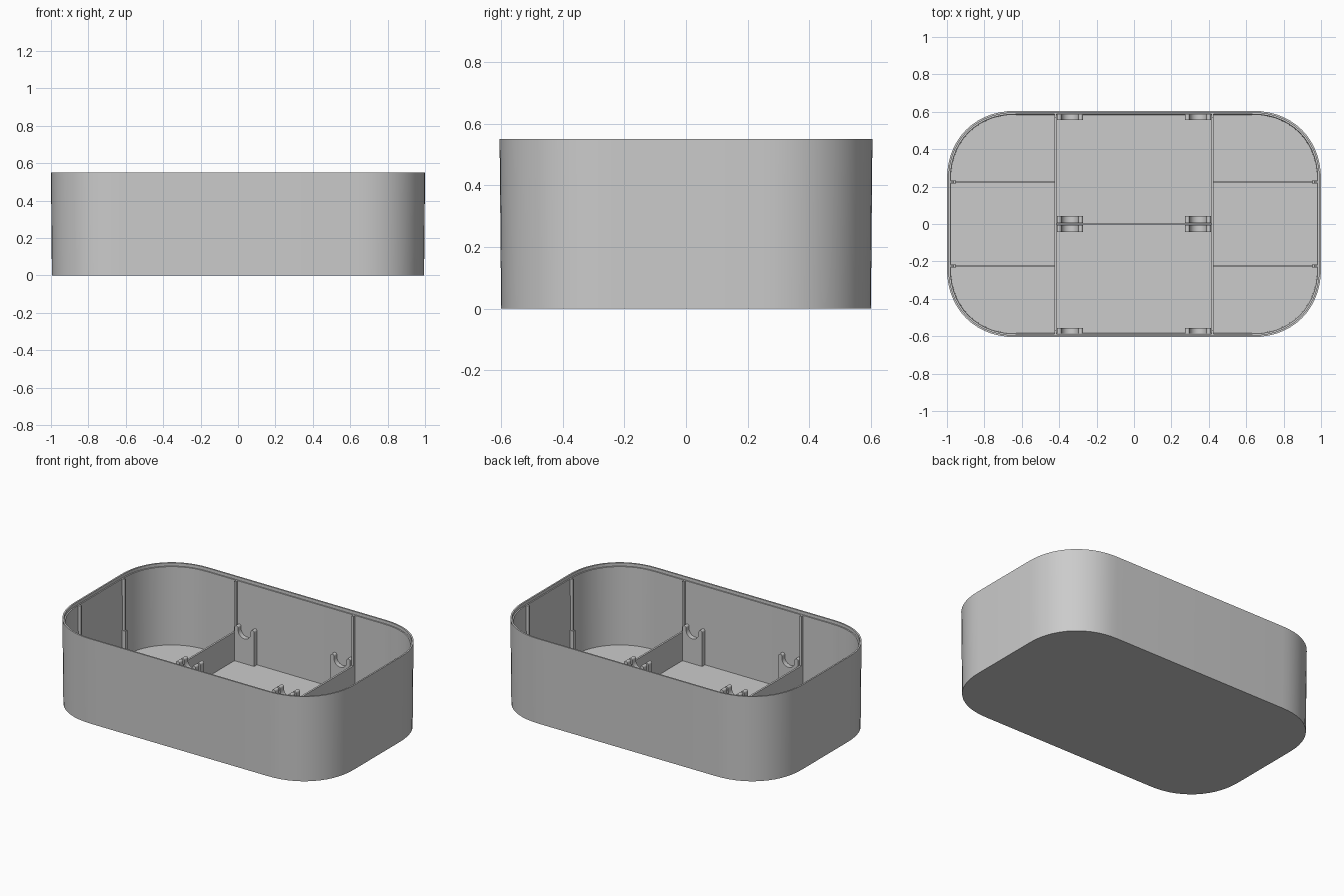
import bpy, bmesh
from math import sin, cos, pi, radians

if "Cube" in bpy.data.objects:
    bpy.data.objects.remove(bpy.data.objects["Cube"], do_unlink=True)

HX, HY, CORNER = 1.0, 0.605, 0.37
HEIGHT, FLOOR, LEDGE = 0.55, 0.025, 0.53
PARTITION_X, RAIL_Y = 0.42, 0.225

grey = bpy.data.materials.new("light_grey_plastic")
grey.use_nodes = True
colour = (0.6, 0.6, 0.6, 1)
grey.diffuse_color = colour
grey.node_tree.nodes["Principled BSDF"].inputs["Base Color"].default_value = colour


def make_object(name, bm):
    bmesh.ops.recalc_face_normals(bm, faces=bm.faces)
    mesh = bpy.data.meshes.new(name)
    bm.to_mesh(mesh)
    bm.free()
    mesh.materials.append(grey)
    obj = bpy.data.objects.new(name, mesh)
    bpy.context.collection.objects.link(obj)
    return obj


def smooth(obj):
    bpy.ops.object.select_all(action='DESELECT')
    obj.select_set(True)
    bpy.context.view_layer.objects.active = obj
    bpy.ops.object.shade_smooth_by_angle(angle=radians(30))


def box(name, x0, x1, y0, y1, z0, z1):
    bm = bmesh.new()
    bmesh.ops.create_cube(bm, size=1)
    for v in bm.verts:
        v.co = ((x0 + x1) / 2 + v.co.x * (x1 - x0),
                (y0 + y1) / 2 + v.co.y * (y1 - y0),
                (z0 + z1) / 2 + v.co.z * (z1 - z0))
    return make_object(name, bm)


def outline(inset, steps=14):
    """Rounded rectangle with soft superelliptic corners."""
    hx, hy, r = HX - inset, HY - inset, CORNER - inset
    power = 2 / 2.15
    quarter = []
    for i in range(steps + 1):
        t = pi / 2 * i / steps
        quarter.append((hx - r + r * max(cos(t), 0) ** power,
                        hy - r + r * max(sin(t), 0) ** power))
    back = quarter[::-1]
    return (quarter + [(-x, y) for x, y in back]
            + [(-x, -y) for x, y in quarter] + [(x, -y) for x, y in back])


# Tapered shell: outer wall, rim, inner ledge, inner wall and floor
bm = bmesh.new()
section = [(0.005, 0), (0, HEIGHT), (0.01, HEIGHT), (0.01, LEDGE),
           (0.018, LEDGE), (0.021, FLOOR)]
loops = [[bm.verts.new((x, y, z)) for x, y in outline(d)] for d, z in section]
for a, b in zip(loops, loops[1:]):
    for i in range(len(a)):
        j = (i + 1) % len(a)
        bm.faces.new((a[i], a[j], b[j], b[i]))
bm.faces.new(loops[0])
bm.faces.new(loops[-1])
shell = make_object("case_shell", bm)

# Round opening in the right end wall
bm = bmesh.new()
bmesh.ops.create_cone(bm, cap_ends=True, segments=48, radius1=0.13,
                      radius2=0.13, depth=0.2)
for v in bm.verts:
    v.co = (v.co.z - HX, v.co.y, v.co.x + HEIGHT / 2)
cutter = make_object("opening_cutter", bm)
cutter.hide_render = True
cut = shell.modifiers.new("opening", 'BOOLEAN')
cut.object = cutter
cut.operation = 'DIFFERENCE'
cut.solver = 'EXACT'
bpy.context.view_layer.objects.active = shell
bpy.ops.object.modifier_apply(modifier=cut.name)
bpy.data.objects.remove(cutter, do_unlink=True)
smooth(shell)


def cradle(name, cx, y0, y1):
    """Upright bracket with a round notch between two rounded prongs."""
    def arc(x, z, r, sweep, n):
        return [(x + r * cos(sweep * i / n), z + r * sin(sweep * i / n))
                for i in range(n + 1)]
    half, notch = 0.07, 0.045
    tip = (half - notch) / 2
    tip_x, tip_z = notch + tip, 0.255 - tip
    profile = ([(-half, 0.02), (half, 0.02)] + arc(tip_x, tip_z, tip, pi, 8)
               + arc(0, 0.23, notch, -pi, 16) + arc(-tip_x, tip_z, tip, pi, 8))
    bm = bmesh.new()
    face = bm.faces.new([bm.verts.new((cx + x, y0, z)) for x, z in profile])
    side = bmesh.ops.extrude_face_region(bm, geom=[face])["geom"]
    moved = [g for g in side if isinstance(g, bmesh.types.BMVert)]
    bmesh.ops.translate(bm, verts=moved, vec=(0, y1 - y0, 0))
    smooth(make_object(name, bm))


for sx, side in ((1, "left"), (-1, "right")):
    # Partition across the tray
    px = sx * PARTITION_X
    box(side + "_partition", px - 0.006, px + 0.006, -0.59, 0.59, 0.02, 0.21)
    for sy, end in ((1, "back"), (-1, "front")):
        tag = f"{side}_{end}"
        # Guide rib up the long wall
        y = sorted((sy * 0.57, sy * 0.592))
        box(tag + "_wall_rib", px - 0.006, px + 0.006, *y, 0.2, LEDGE)
        # Low floor rail and stepped rib on the end wall
        ry = sy * RAIL_Y
        x = sorted((px, sx * 0.982))
        box(tag + "_floor_rail", *x, ry - 0.006, ry + 0.006, 0.02, 0.05)
        x = sorted((sx * 0.963, sx * 0.986))
        box(tag + "_end_rib", *x, ry - 0.006, ry + 0.006, 0.2, LEDGE)
        x = sorted((sx * 0.955, sx * 0.986))
        box(tag + "_end_rib_foot", *x, ry - 0.01, ry + 0.01, 0.02, 0.2)
        # Cradles at the wall and beside the centre line
        cradle(tag + "_outer_cradle", sx * 0.343, *sorted((sy * 0.555, sy * 0.59)))
        cradle(tag + "_inner_cradle", sx * 0.343, *sorted((sy * 0.006, sy * 0.044)))

# Low seam between the two middle bays
box("centre_seam", -PARTITION_X, PARTITION_X, -0.003, 0.003, 0.02, 0.035)
